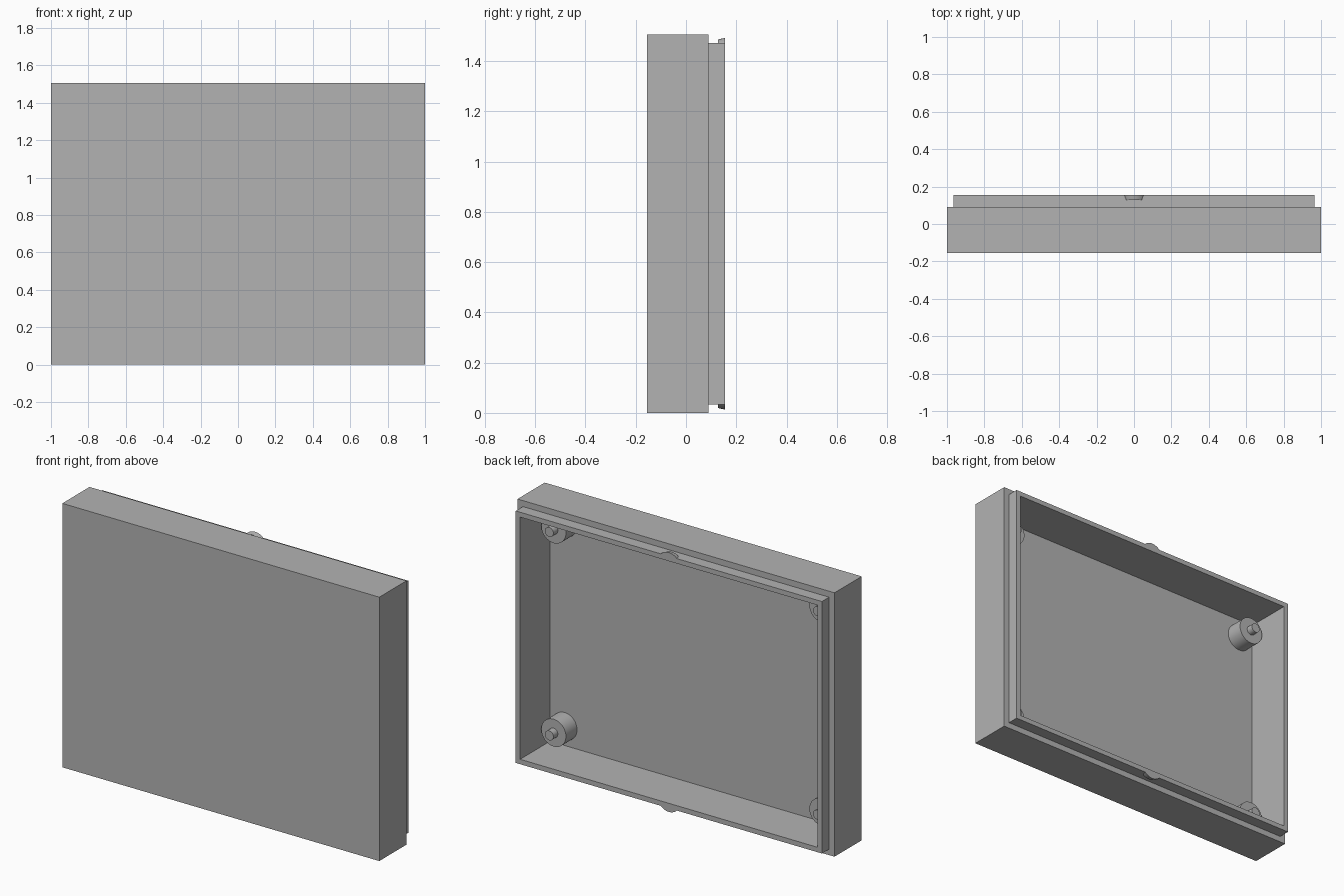
import bpy
import bmesh
import math

cube = bpy.data.objects.get("Cube")
if cube:
    bpy.data.objects.remove(cube, do_unlink=True)

HEIGHT = 1.505
MID = HEIGHT / 2
FRONT, STEP, BACK, FLOOR = -0.155, 0.09, 0.155, -0.115
LIP_INSET, WALL = 0.034, 0.062

grey = bpy.data.materials.new("plain grey")
grey.use_nodes = True
colour = (0.45, 0.45, 0.45, 1)
grey.diffuse_color = colour
grey.node_tree.nodes["Principled BSDF"].inputs["Base Color"].default_value = colour


def loft(name, rings, smooth=False):
    """Join matching rings of points with quads and cap both ends."""
    bm = bmesh.new()
    loops = [[bm.verts.new(p) for p in ring] for ring in rings]
    n = len(loops[0])
    for a, b in zip(loops, loops[1:]):
        for i in range(n):
            j = (i + 1) % n
            bm.faces.new((a[i], a[j], b[j], b[i]))
    bm.faces.new(loops[0])
    bm.faces.new(loops[-1])
    bmesh.ops.recalc_face_normals(bm, faces=bm.faces[:])
    mesh = bpy.data.meshes.new(name)
    bm.to_mesh(mesh)
    bm.free()
    mesh.materials.append(grey)
    obj = bpy.data.objects.new(name, mesh)
    bpy.context.collection.objects.link(obj)
    if smooth:
        bpy.ops.object.select_all(action="DESELECT")
        obj.select_set(True)
        bpy.context.view_layer.objects.active = obj
        bpy.ops.object.shade_smooth_by_angle(angle=math.radians(35))
    return obj


def rectangle(inset, y):
    x, z = 1 - inset, MID - inset
    return [(sx * x, y, MID + sz * z)
            for sx, sz in ((-1, -1), (1, -1), (1, 1), (-1, 1))]


def circle(cx, cz, radius, y, n=48):
    return [(cx + radius * math.cos(math.tau * i / n), y,
             cz + radius * math.sin(math.tau * i / n)) for i in range(n)]


# Hollow shell: outer box, stepped lip, then the inner walls and floor
loft("case_shell", [
    rectangle(0, FRONT), rectangle(0, STEP),
    rectangle(LIP_INSET, STEP), rectangle(LIP_INSET, BACK),
    rectangle(WALL, BACK), rectangle(WALL, FLOOR)])

# Corner posts, each with a thin locating pin
POST_TOP = FLOOR + 0.10
for sx, side in ((-1, "right"), (1, "left")):
    for sz, level in ((-1, "lower"), (1, "upper")):
        x, z = sx * 0.846, MID + sz * 0.58
        loft(f"{level}_{side}_post_and_pin", [
            circle(x, z, 0.078, FLOOR - 0.01), circle(x, z, 0.078, POST_TOP),
            circle(x, z, 0.027, POST_TOP), circle(x, z, 0.027, POST_TOP + 0.04)],
            smooth=True)


# Tapered snap tabs, arc-shaped slices of a cone on the lip
def tab_arc(sz, radius, y, n=16):
    centre = 0.667
    base = MID - LIP_INSET - 0.003
    half = math.acos((base - centre) / radius)
    angles = [half * (2 * i / n - 1) for i in range(n + 1)]
    return [(radius * math.sin(a), y, MID + sz * (centre + radius * math.cos(a)))
            for a in angles]


for sz, level in ((-1, "lower"), (1, "upper")):
    loft(f"{level}_snap_tab", [tab_arc(sz, 0.066, 0.127), tab_arc(sz, 0.0725, BACK)],
         smooth=True)
